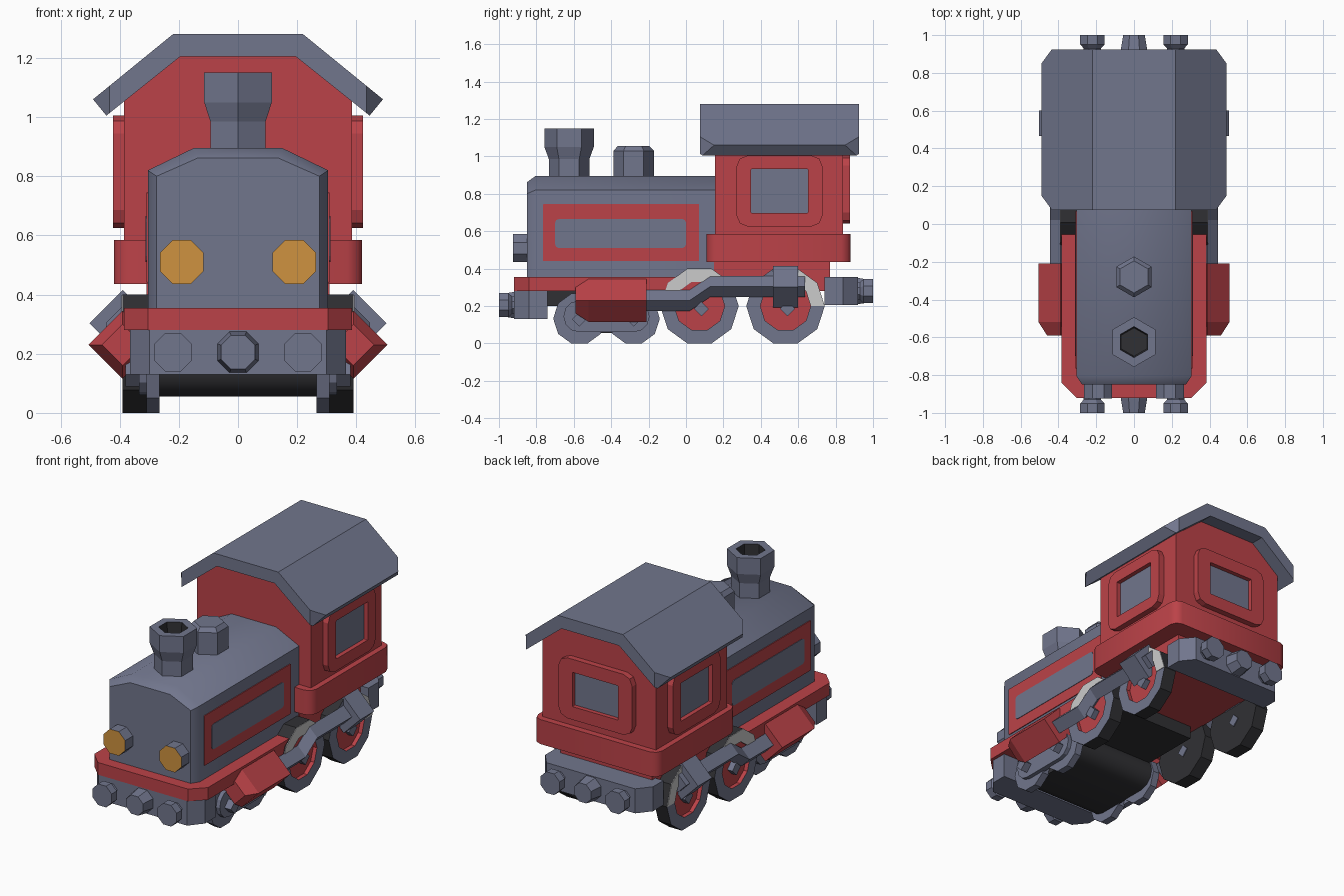
import bpy, bmesh, math
from mathutils import Vector

if "Cube" in bpy.data.objects:
    bpy.data.objects.remove(bpy.data.objects["Cube"])

GREY, RED, DARK, ORANGE, WHITE = range(5)
MATS = []
for nm, col in (("slate grey", (.165, .18, .265)), ("red", (.50, .055, .065)), ("soot black", (.03, .03, .034)),
                ("lamp orange", (.62, .29, .05)), ("off white", (.6, .6, .6))):
    m = bpy.data.materials.new(nm)
    m.diffuse_color = (*col, 1)
    m.use_nodes = True
    m.node_tree.nodes["Principled BSDF"].inputs["Base Color"].default_value = m.diffuse_color
    MATS.append(m)


def place(axis, u, v, h):
    return {'x': (h, u, v), 'y': (u, h, v), 'z': (u, v, h)}[axis]


def loft(name, rings, mats, mirror=False, smooth=0, cuts=()):
    """Skin closed rings. mats = one index, or [start cap, band..., end cap]."""
    if isinstance(mats, int):
        mats = [mats] * (len(rings) + 1)
    bm = bmesh.new()
    vs = [[bm.verts.new(p) for p in r] for r in rings]
    n = len(rings[0])
    bm.faces.new(vs[0]).material_index = mats[0]
    bm.faces.new(vs[-1]).material_index = mats[-1]
    for i in range(len(rings) - 1):
        for j in range(n):
            k = (j + 1) % n
            bm.faces.new((vs[i][j], vs[i][k], vs[i + 1][k], vs[i + 1][j])).material_index = mats[i + 1]
    for co, no in cuts:
        bmesh.ops.bisect_plane(bm, geom=bm.verts[:] + bm.edges[:] + bm.faces[:], plane_co=co,
                               plane_no=no, clear_outer=True)
        bmesh.ops.holes_fill(bm, edges=[e for e in bm.edges if e.is_boundary], sides=0)
    bmesh.ops.recalc_face_normals(bm, faces=bm.faces[:])
    me = bpy.data.meshes.new(name)
    bm.to_mesh(me)
    bm.free()
    for m in MATS:
        me.materials.append(m)
    ob = bpy.data.objects.new(name, me)
    bpy.context.collection.objects.link(ob)
    if mirror:
        md = ob.modifiers.new("mirror", 'MIRROR')
        md.use_mirror_merge = False
    if smooth:
        bpy.ops.object.select_all(action='DESELECT')
        ob.select_set(True)
        bpy.context.view_layer.objects.active = ob
        bpy.ops.object.shade_smooth_by_angle(angle=math.radians(smooth))
    return ob


def prism(name, axis, pts, h0, h1, mats, **kw):
    return loft(name, [[place(axis, u, v, h) for u, v in pts] for h in (h0, h1)], mats, **kw)


def circle(c, r, n, rot=0):
    return [(c[0] + r * math.cos(math.radians(rot) + math.tau * i / n),
             c[1] + r * math.sin(math.radians(rot) + math.tau * i / n)) for i in range(n)]


def lathe(name, axis, c, prof, n, mats, rot=0, **kw):
    return loft(name, [[place(axis, u, v, h) for u, v in circle(c, r, n, rot)] for r, h in prof], mats, **kw)


def rrect(u0, u1, v0, v1, c, steps=2):
    pts = []
    for cu, cv, a in ((u1 - c, v1 - c, 0), (u0 + c, v1 - c, 90), (u0 + c, v0 + c, 180), (u1 - c, v0 + c, 270)):
        for s in range(steps + 1):
            t = math.radians(a + 90 * s / steps)
            pts.append((cu + c * math.cos(t), cv + c * math.sin(t)))
    return pts


def pill(y0, y1, z, r, n=6):
    return ([(y1 + r * math.cos(t), z + r * math.sin(t)) for t in (math.pi * (i / n - .5) for i in range(n + 1))] +
            [(y0 - r * math.cos(t), z - r * math.sin(t)) for t in (math.pi * (i / n - .5) for i in range(n + 1))])


def sym(half):
    return half + [(-x, z) for x, z in reversed(half)]


# boiler with chamfered nose
body = sym([(.305, .355), (.305, .82), (.15, .895)])
nose = sym([(.275, .355), (.275, .80), (.135, .862)])
loft("boiler", [[(x, y, z) for x, z in p] for p, y in ((nose, -.85), (body, -.805), (body, .17))], GREY, smooth=50)
prism("boiler_side_panel", 'x', rrect(-.765, .07, .44, .745, .004), .30, .310, RED, mirror=True)
prism("boiler_side_inset", 'x', rrect(-.70, 0, .51, .665, .02), .30, .313, GREY, mirror=True)

# chimney and steam dome
lathe("chimney", 'z', (0, -.625), [(.108, .86), (.108, .985), (.132, 1.05), (.132, 1.15), (.082, 1.15), (.075, 1.0)],
      6, [GREY] * 5 + [DARK, DARK], rot=90)
lathe("steam_dome", 'z', (0, -.28), [(.108, .86), (.108, 1.03), (.085, 1.055)], 6, GREY, rot=90)

# headlights
lathe("headlight", 'y', (.19, .51), [(.08, -.80), (.08, -.925)], 8, [GREY, GREY, ORANGE], rot=22.5, mirror=True)

# footplate and buffer beams
prism("footplate", 'z', [(.385, .16), (.385, -.84), (.305, -.92), (-.305, -.92), (-.385, -.84), (-.385, .16)],
      .28, .355, RED)
for nm, s, z in (("front", -1, .205), ("rear", 1, .28)):
    prism(nm + "_beam", 'z', [(.365, s * .74), (.365, s * .84), (.30, s * .92), (-.30, s * .92),
                              (-.365, s * .84), (-.365, s * .74)], z - .075, z + .075, GREY)
    lathe(nm + "_buffer", 'y', (.22, z), [(.05, s * .9), (.05, s * .93), (.07, s * .95), (.07, s)], 8, GREY,
          rot=22.5, mirror=True)
    lathe(nm + "_coupling", 'y', (0, z), [(.075, s * .9), (.075, s * .925), (.062, s)], 8, GREY, rot=22.5)

# cab: skirt, band, walls
prism("cab_skirt", 'x', [(.15, .28), (.77, .28), (.77, .45), (.15, .45)], -.31, .31, RED)
prism("cab_band", 'z', rrect(-.42, .42, .11, .88, .05), .435, .585, RED, smooth=50)
prism("cab_walls", 'y', sym([(.385, .45), (.385, 1.06), (.195, 1.21)]), .155, .84, RED)

# roof, lower corners trimmed
cuts = [(Vector((sx * .49, .5 + sy * .35, 0)), Vector((sx * .075, sy * .055, 0)).normalized())
        for sx in (1, -1) for sy in (1, -1)]
prism("cab_roof", 'y', [(.445, 1.005), (.49, 1.06), (.22, 1.28), (-.22, 1.28), (-.49, 1.06), (-.445, 1.005),
                        (-.195, 1.205), (.195, 1.205)], .075, .925, GREY, cuts=cuts)


# window frames with recessed panes
def window(name, axis, u0, u1, z0, z1, mu, mz, h, mirror):
    outer, inner = rrect(u0, u1, z0, z1, .06), rrect(u0 + mu, u1 - mu, z0 + mz, z1 - mz, .004)
    loft(name, [[place(axis, u, v, d) for u, v in p] for p, d in
                ((outer, h - .02), (outer, h + .037), (inner, h + .037), (inner, h + .01))],
         [RED] * 4 + [GREY], mirror=mirror)


window("cab_side_window", 'x', .27, .73, .625, 1.005, .077, .073, .385, True)
window("cab_rear_window", 'y', -.25, .25, .64, 1.01, .095, .08, .84, False)

# driving wheels with red recessed hubs and pale arcs on the rims
for i, (y, a0, a1) in enumerate(((.072, 36, 180), (.532, 0, 72))):
    lathe(f"driving_wheel_{i}", 'x', (y, .20), [(.21, .305), (.21, .39), (.135, .39), (.135, .365)], 10,
          [DARK, DARK, GREY, RED, RED], mirror=True)
    lathe(f"wheel_axle_{i}", 'x', (y + .01, .185), [(.04, .30), (.04, .40)], 4, GREY, mirror=True)
    angs = [math.radians(a) for a in range(a0, a1 + 1, 36)]
    arc = [(y + r * math.cos(a), .20 + r * math.sin(a)) for r, seq in ((.209, angs), (.136, angs[::-1])) for a in seq]
    prism(f"rim_arc_{i}", 'x', arc, .386, .393, WHITE, mirror=True)

# front bogie
for i, y in enumerate((-.57, -.28)):
    lathe(f"bogie_wheel_{i}", 'x', (y, .133), [(.14, .265), (.14, .31)], 10, GREY, mirror=True)
    lathe(f"bogie_axle_{i}", 'x', (y, .13), [(.04, .30), (.04, .38)], 4, GREY, mirror=True)
prism("bogie_link", 'x', pill(-.57, -.28, .145, .085), .30, .335, GREY, mirror=True)
prism("bogie_block", 'x', pill(-.60, -.25, .15, .095), -.27, .27, DARK, smooth=40)
prism("chassis_block", 'x', [(-.76, .2), (.2, .2), (.2, .3), (-.76, .3)], -.26, .26, DARK)

# piston cylinders, crossheads and drive rods: square section turned on its corner
lathe("piston_cylinder", 'y', (.39, .23), [(.07, -.59), (.115, -.52), (.115, -.21)], 4, RED, mirror=True)
lathe("crosshead", 'y', (.39, .303), [(.112, .465), (.112, .60)], 4, GREY, mirror=True)
loft("drive_rod", [[(x, y, z) for x, z in circle((.39, zc), .056, 4)] for y, zc in
                   ((-.22, .23), (.02, .23), (.13, .305), (.635, .305))], GREY, mirror=True)
